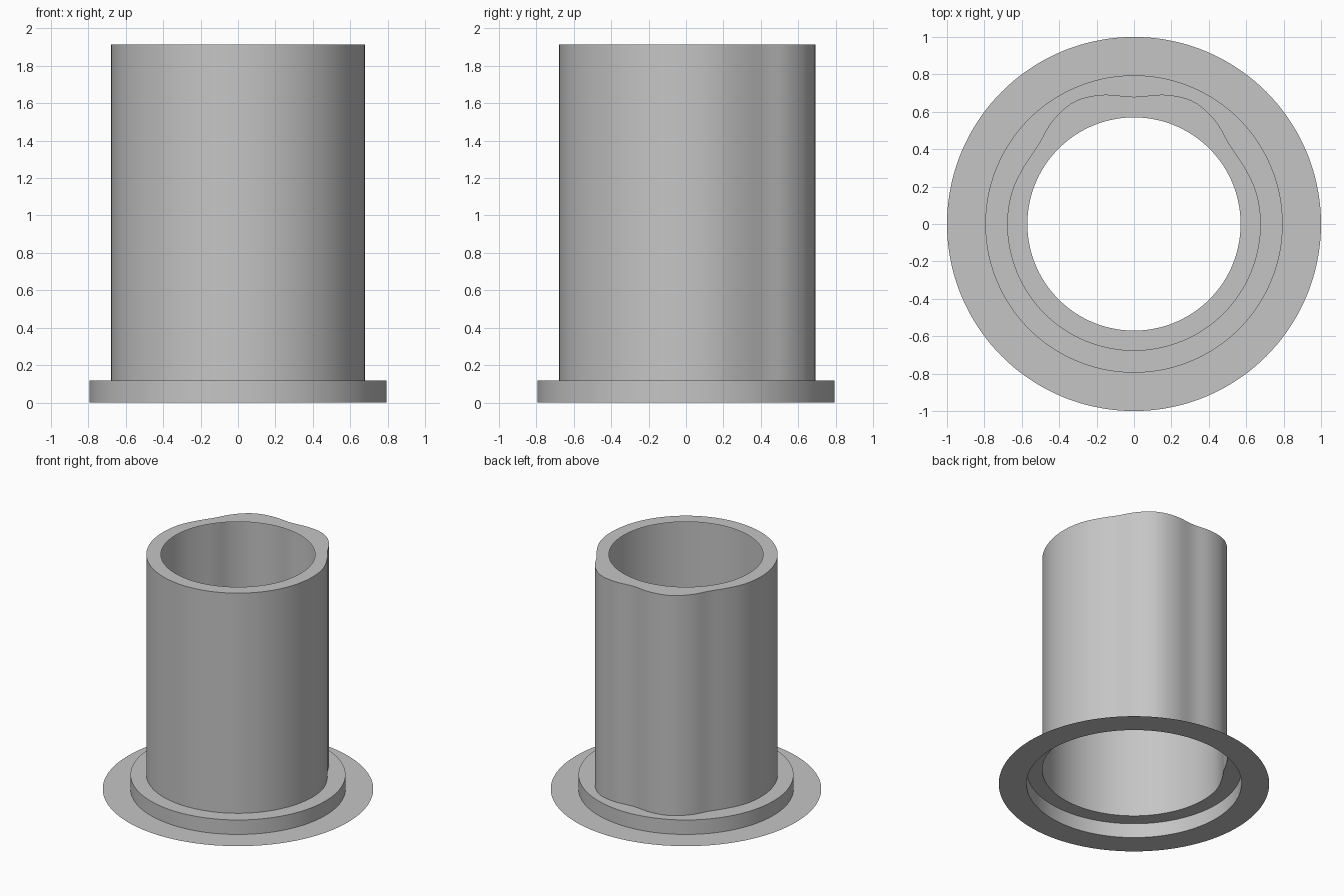
import bpy
import bmesh
from math import sin, cos, pi, radians, degrees

cube = bpy.data.objects.get("Cube")
if cube:
    bpy.data.objects.remove(cube)

SEGMENTS = 144

grey = bpy.data.materials.new("plain grey")
grey.use_nodes = True
colour = (0.56, 0.56, 0.56, 1)
grey.diffuse_color = colour
grey.node_tree.nodes["Principled BSDF"].inputs["Base Color"].default_value = colour

# Sleeve radius by angle away from the back: two soft lobes beside a shallow dip
LOBES = [(-15, 0.714), (0, 0.680), (15, 0.714), (26, 0.728), (38, 0.704),
         (50, 0.665), (62, 0.664), (75, 0.675), (90, 0.678), (105, 0.678)]


def sleeve_radius(angle):
    """Smoothly interpolated sleeve radius, mirrored left to right."""
    a = degrees(abs(angle))
    if a >= 90:
        return 0.678
    i = max(k for k in range(1, len(LOBES) - 2) if LOBES[k][0] <= a)
    (a0, r0), (a1, r1), (a2, r2), (a3, r3) = LOBES[i - 1:i + 3]
    span = a2 - a1
    t = (a - a1) / span
    m1 = (r2 - r0) / (a2 - a0) * span
    m2 = (r3 - r1) / (a3 - a1) * span
    return ((2*t**3 - 3*t**2 + 1) * r1 + (t**3 - 2*t**2 + t) * m1
            + (3*t**2 - 2*t**3) * r2 + (t**3 - t**2) * m2)


def sheet(name, rings):
    """Thin sheet lofted through rings of (radius or radius function, height)."""
    bm = bmesh.new()
    loops = []
    for radius, z in rings:
        loop = []
        for i in range(SEGMENTS):
            a = 2 * pi * i / SEGMENTS - pi
            r = radius(a) if callable(radius) else radius
            loop.append(bm.verts.new((-r * sin(a), r * cos(a), z)))
        loops.append(loop)
    for low, high in zip(loops, loops[1:]):
        for i in range(SEGMENTS):
            j = (i + 1) % SEGMENTS
            bm.faces.new((low[i], low[j], high[j], high[i]))
    mesh = bpy.data.meshes.new(name)
    bm.to_mesh(mesh)
    bm.free()
    mesh.materials.append(grey)
    obj = bpy.data.objects.new(name, mesh)
    bpy.context.collection.objects.link(obj)
    bpy.ops.object.select_all(action="DESELECT")
    obj.select_set(True)
    bpy.context.view_layer.objects.active = obj
    bpy.ops.object.shade_smooth_by_angle(angle=radians(30))


COLLAR, SHELF, TOP = 0.795, 0.118, 1.914

# Flat ground ring, raised collar with its shelf, and open sleeve with top rim
sheet("base_ring", [(1.0, 0), (COLLAR, 0)])
sheet("collar", [(COLLAR, 0), (COLLAR, SHELF), (sleeve_radius, SHELF)])
sheet("sleeve", [(sleeve_radius, SHELF), (sleeve_radius, TOP), (0.57, TOP)])
